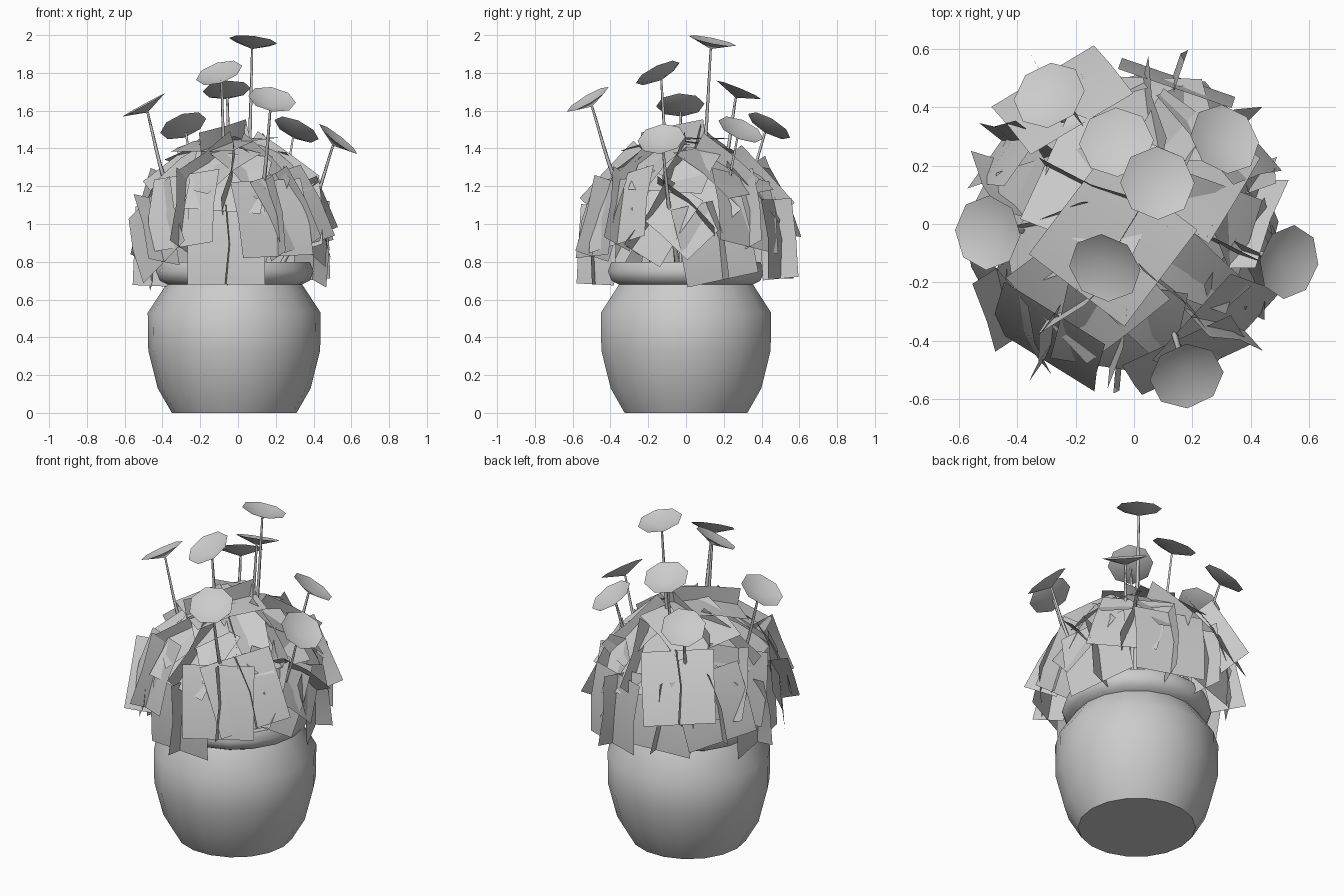
import bpy, bmesh, math, random
from mathutils import Vector, Matrix

if "Cube" in bpy.data.objects:
    bpy.data.objects.remove(bpy.data.objects["Cube"])

random.seed(4)
CX = -0.02                                   # pot axis


def polar(radius, angle, z):
    return Vector((CX + radius * math.cos(angle), radius * math.sin(angle), z))


def make_object(name, bm):
    mesh = bpy.data.meshes.new(name)
    bm.to_mesh(mesh)
    bm.free()
    ob = bpy.data.objects.new(name, mesh)
    bpy.context.collection.objects.link(ob)
    bpy.ops.object.select_all(action='DESELECT')
    ob.select_set(True)
    bpy.context.view_layer.objects.active = ob
    bpy.ops.object.shade_smooth_by_angle(angle=math.radians(55))


def lathe(name, profile, sides=18, cap_start=False, cap_end=False):
    bm = bmesh.new()
    rings = [[bm.verts.new(polar(r, math.tau * i / sides, z)) for i in range(sides)]
             for r, z in profile]
    for a, b in zip(rings, rings[1:]):
        for i in range(sides):
            j = (i + 1) % sides
            bm.faces.new((a[i], a[j], b[j], b[i]))
    if cap_start:
        bm.faces.new(rings[0][::-1])
    if cap_end:
        bm.faces.new(rings[-1])
    make_object(name, bm)


# Pot: belly, neck, rolled rim and the soil inside
lathe("pot", [(.33, 0), (.405, .13), (.455, .33), (.458, .53), (.36, .68), (.40, .70),
              (.42, .75), (.40, .80), (.36, .80), (.33, .73)], cap_start=True)
lathe("soil", [(.335, .73), (.2, .74)], cap_end=True)


# Foliage: each clump is a wide leaf card facing outward, crossed by a narrow one
def card(bm, centre, across, up, out, width, height):
    rows = [[bm.verts.new(centre + across * (u * width / 2) + up * (v * height / 2)
                          + out * (.02 * (1 - abs(v)))) for u in (-1, 1)] for v in (-1, 0, 1)]
    for a, b in zip(rows, rows[1:]):
        bm.faces.new((a[0], a[1], b[1], b[0]))


def clump(name, degrees, radius, z, roll):
    angle = math.radians(degrees)
    tilt = 1.4 * ((z - .82) / .6) ** 1.5            # higher clumps face further up
    n = Vector((math.cos(angle) * math.cos(tilt), math.sin(angle) * math.cos(tilt), math.sin(tilt)))
    across = Vector((0, 0, 1)).cross(n).normalized()
    across = Matrix.Rotation(roll, 3, n) @ across
    up = n.cross(across)
    centre = polar(radius, angle, z)
    bm = bmesh.new()
    card(bm, centre, across, up, n, .41, .42)
    card(bm, centre, n, up, across, .2, .42)
    make_object(name, bm)


# Clumps round the dome: direction, radius, height, roll
front = [(-95, .47, .89, 0), (-66, .49, 1.03, .05), (-125, .47, 1.07, .15), (-95, .35, 1.22, -.1)]
left = [(-147, .49, .97, .6), (182, .43, .88, .15), (163, .42, 1.08, -.4), (142, .47, 1.0, .2)]
back = [(118, .48, 1.13, .1), (105, .46, .94, -.1), (71, .51, .92, 0), (77, .37, 1.2, .3),
        (45, .44, 1.07, -.2)]
right = [(20, .44, .91, .2), (0, .40, 1.08, .8), (-48, .46, 1.08, .25), (-25, .41, 1.04, -.5)]
crown = [(-130, .08, 1.42, .05), (128, .16, 1.37, .5), (45, .28, 1.28, .2), (-13, .24, 1.29, -.1),
         (175, .26, 1.27, .3), (-122, .26, 1.3, -.3), (-58, .27, 1.28, .2)]
sides = {"front": front, "left": left, "back": back, "right": right, "crown": crown}
for side, group in sides.items():
    for i, values in enumerate(group):
        clump(f"{side}_leaf_clump_{i + 1}", *values)


# Flowers: shallow eight-sided dish on a thin curved stem, leaning outward
def flower(index, x, y, z, lean):
    centre = Vector((x, y, z))
    n = (Vector((x, y, 0)).normalized() * lean + Vector((0, 0, 1))).normalized()
    tip = centre - n * .045
    u = n.orthogonal().normalized()
    w = n.cross(u)
    bm = bmesh.new()
    apex = bm.verts.new(tip)
    rim = [bm.verts.new(centre + (u * math.cos(a) + w * math.sin(a)) * .128)
           for a in (math.tau * k / 8 for k in range(8))]
    for k in range(8):
        bm.faces.new((apex, rim[k], rim[(k + 1) % 8]))
    make_object(f"flower_{index}", bm)

    curve = bpy.data.curves.new(f"stem_{index}", 'CURVE')
    curve.dimensions = '3D'
    curve.bevel_depth = .011
    curve.bevel_resolution = 0
    curve.resolution_u = 4
    foot = Vector((x * .4, y * .3, .75))
    middle = foot.lerp(tip, .55) + Vector((x, y, 0)) * .06
    spline = curve.splines.new('BEZIER')
    spline.bezier_points.add(2)
    for p, co, rad in zip(spline.bezier_points, (foot, middle, tip), (1.3, 1, .6)):
        p.co = co
        p.radius = rad
        p.handle_left_type = p.handle_right_type = 'AUTO'
    bpy.context.collection.objects.link(bpy.data.objects.new(f"stem_{index}", curve))


# Dish centre and outward lean
flowers = [(.08, .14, 1.97, .24), (-.10, -.15, 1.80, .6), (-.06, .28, 1.71, .42),
           (.18, -.52, 1.66, .62), (-.50, -.03, 1.63, .55), (-.29, .44, 1.52, .7),
           (.31, .29, 1.50, .65), (.53, -.13, 1.45, .8)]
for i, f in enumerate(flowers):
    flower(i + 1, *f)
